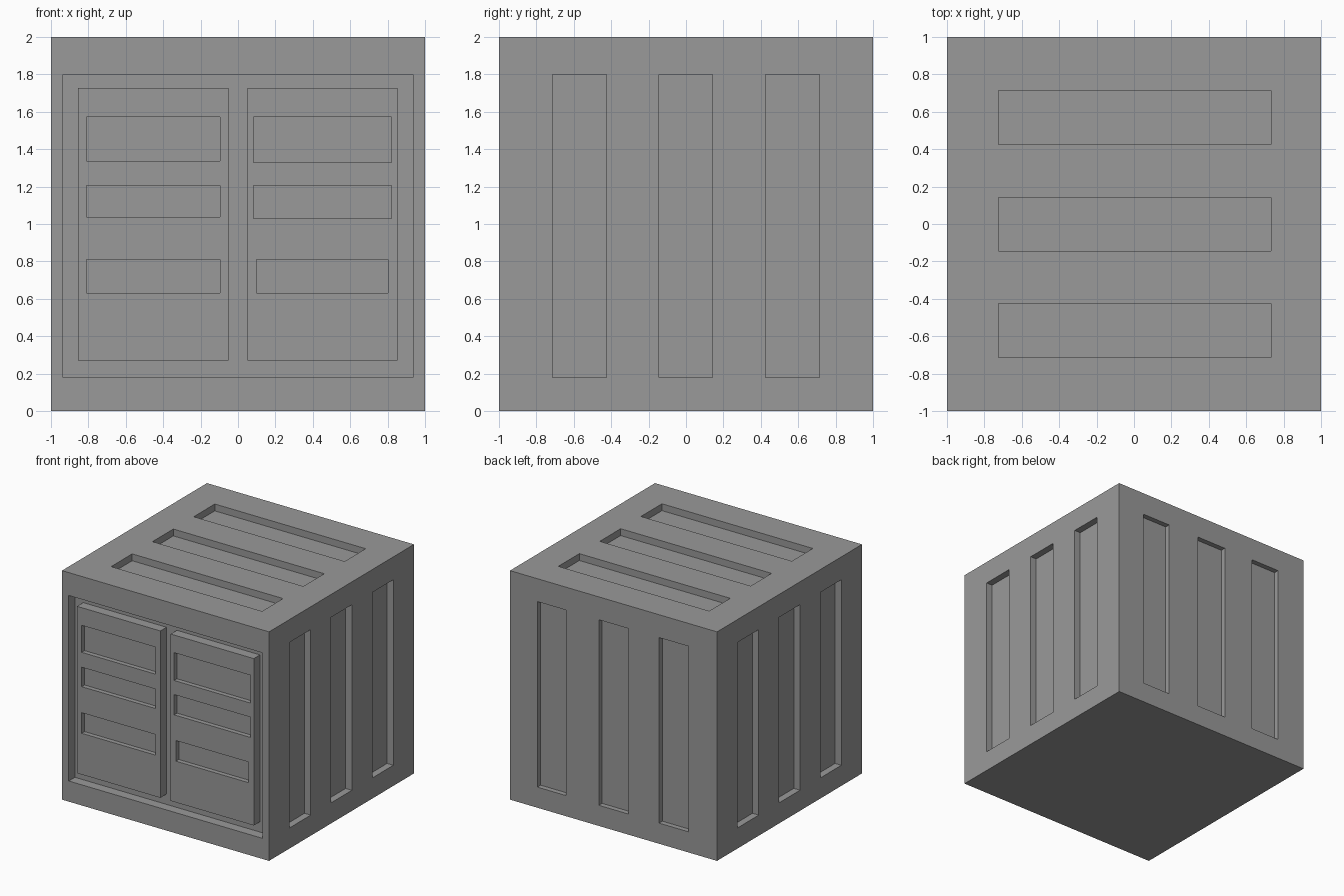
import bpy
import bmesh
from mathutils import Vector

if "Cube" in bpy.data.objects:
    bpy.data.objects.remove(bpy.data.objects["Cube"])

# Dark grey paint shared by all parts
paint = bpy.data.materials.new("dark_grey")
paint.diffuse_color = (0.32, 0.32, 0.32, 1)
paint.use_nodes = True
paint.node_tree.nodes["Principled BSDF"].inputs["Base Color"].default_value = paint.diffuse_color


def boxes(name, bounds):
    """One mesh object from a list of (x0, x1, y0, y1, z0, z1) boxes."""
    bm = bmesh.new()
    for x0, x1, y0, y1, z0, z1 in bounds:
        verts = bmesh.ops.create_cube(bm, size=1)["verts"]
        bmesh.ops.scale(bm, vec=Vector((x1 - x0, y1 - y0, z1 - z0)), verts=verts)
        bmesh.ops.translate(bm, vec=Vector((x0 + x1, y0 + y1, z0 + z1)) / 2, verts=verts)
    mesh = bpy.data.meshes.new(name)
    bm.to_mesh(mesh)
    bm.free()
    mesh.materials.append(paint)
    obj = bpy.data.objects.new(name, mesh)
    bpy.context.collection.objects.link(obj)
    return obj


def carve(obj, bounds):
    """Cut boxes out of an object, then discard the cutter."""
    cutter = boxes(obj.name + "_cutter", bounds)
    cutter.hide_render = True
    mod = obj.modifiers.new("recesses", "BOOLEAN")
    mod.operation = "DIFFERENCE"
    mod.solver = "EXACT"
    mod.object = cutter
    bpy.context.view_layer.objects.active = obj
    bpy.ops.object.modifier_apply(modifier=mod.name)
    bpy.data.objects.remove(cutter)


OUT = 1.1            # cutters reach past the outer faces
SIDE_DEPTH = 0.06
BACK_DEPTH = 0.045
FRONT_DEPTH = 0.085
SLOT_DEPTH = 0.04
Z0, Z1 = 0.18, 1.80
bands = [(-0.715, -0.425), (-0.145, 0.143), (0.425, 0.715)]

# Container body with door recess and grooves on sides, roof and back
container_body = boxes("container_body", [(-1, 1, -1, 1, 0, 2)])
cuts = [(-0.935, 0.935, -OUT, -1 + FRONT_DEPTH, Z0, Z1)]
for a, b in bands:
    cuts.append((1 - SIDE_DEPTH, OUT, a, b, Z0, Z1))
    cuts.append((-OUT, -1 + SIDE_DEPTH, a, b, Z0, Z1))
    cuts.append((-0.725, 0.733, a, b, 2 - SIDE_DEPTH, 2.1))
for a, b in [(-0.725, -0.44), (-0.147, 0.142), (0.457, 0.735)]:
    cuts.append((a, b, 1 - BACK_DEPTH, OUT, Z0, Z1))
carve(container_body, cuts)

# Two doors, flush with the front, each with three sunken slots
doors = {
    "left_door": (-0.855, -0.05, [(-0.81, -0.095, 1.337, 1.573),
                                  (-0.81, -0.095, 1.037, 1.207),
                                  (-0.81, -0.095, 0.63, 0.81)]),
    "right_door": (0.05, 0.853, [(0.083, 0.82, 1.33, 1.573),
                                 (0.083, 0.82, 1.03, 1.207),
                                 (0.10, 0.803, 0.63, 0.81)]),
}
for name, (x0, x1, slots) in doors.items():
    door = boxes(name, [(x0, x1, -1, -1 + FRONT_DEPTH, 0.27, 1.727)])
    carve(door, [(a, b, -OUT, -1 + SLOT_DEPTH, c, d) for a, b, c, d in slots])
